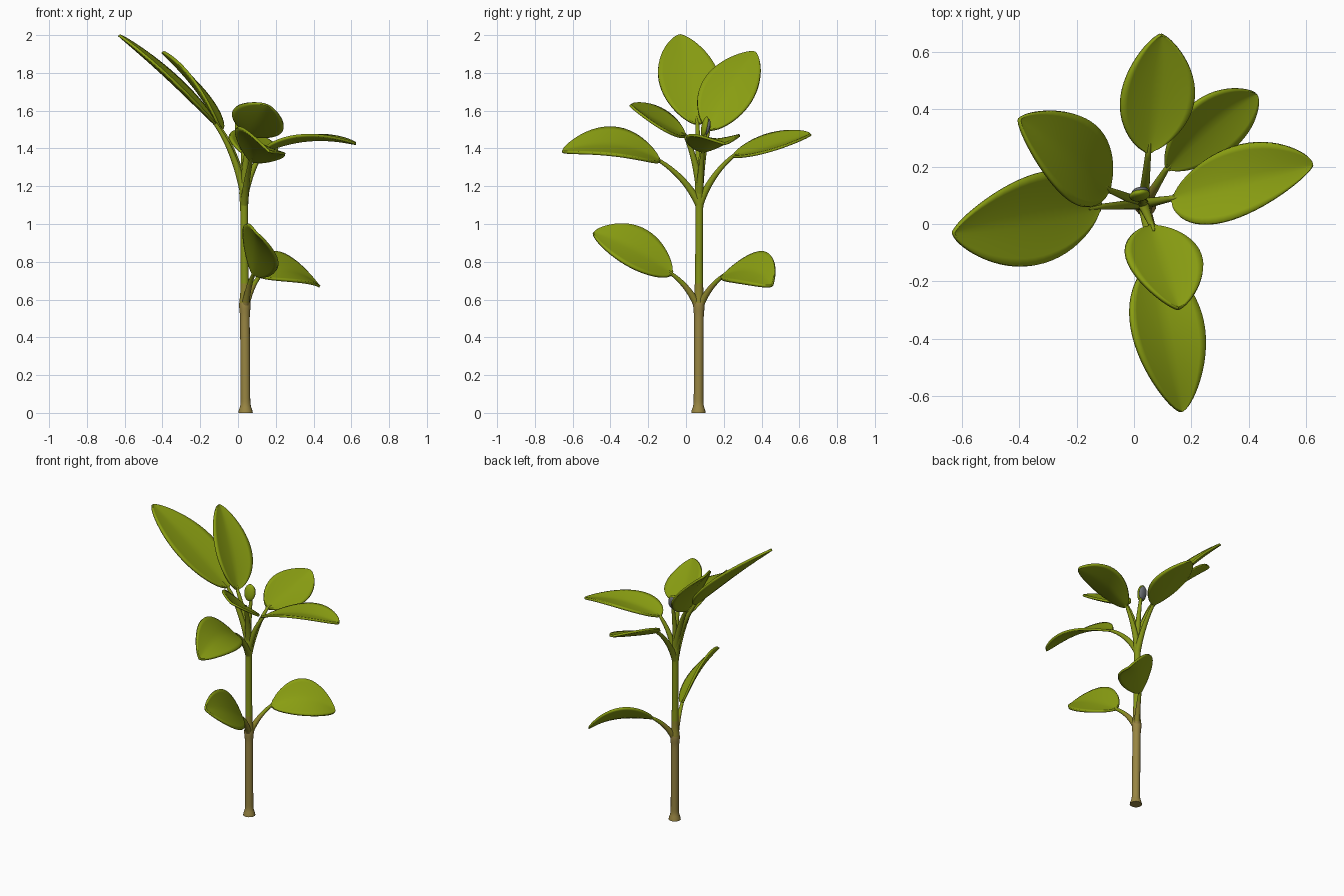
import bpy, bmesh, math
from mathutils import Vector as V

if "Cube" in bpy.data.objects:
    bpy.data.objects.remove(bpy.data.objects["Cube"])


def mat(name, rgb):
    m = bpy.data.materials.new(name)
    m.diffuse_color = (*rgb, 1)
    m.use_nodes = True
    m.node_tree.nodes["Principled BSDF"].inputs["Base Color"].default_value = m.diffuse_color
    return m


LEAF = mat("leaf green", (0.255, 0.345, 0.006))
STEM = mat("stem green", (0.235, 0.300, 0.009))
OLIVE = mat("olive transition", (0.270, 0.235, 0.025))
BARK = mat("brown bark", (0.315, 0.235, 0.055))
GREY = mat("bud grey", (0.15, 0.16, 0.18))


def finish(bm, name, mats):
    bmesh.ops.recalc_face_normals(bm, faces=bm.faces)
    me = bpy.data.meshes.new(name)
    bm.to_mesh(me)
    bm.free()
    for m in mats:
        me.materials.append(m)
    for p in me.polygons:
        p.use_smooth = len(p.vertices) < 5
    ob = bpy.data.objects.new(name, me)
    bpy.context.collection.objects.link(ob)
    return ob


def bezier(a, b, c, t):
    return (1 - t) ** 2 * a + 2 * t * (1 - t) * b + t * t * c


def tube(name, path, radii, sides=16):
    """Tapered tube, coloured by height from bark to green."""
    bm = bmesh.new()
    rings = []
    for i, (p, r) in enumerate(zip(path, radii)):
        tan = (path[min(i + 1, len(path) - 1)] - path[max(i - 1, 0)]).normalized()
        u = tan.cross(V((0.3, 1, 0.1))).normalized()
        w = tan.cross(u)
        rings.append([bm.verts.new(p + r * (u * math.cos(a) + w * math.sin(a)))
                      for a in (2 * math.pi * k / sides for k in range(sides))])
    for a, b in zip(rings, rings[1:]):
        for k in range(sides):
            j = (k + 1) % sides
            bm.faces.new((a[k], a[j], b[j], b[k]))
    bm.faces.new(rings[0])
    bm.faces.new(rings[-1])
    for f in bm.faces:
        z = f.calc_center_median().z
        f.material_index = 0 if z < 0.58 else 1 if z < 0.68 else 2
    return finish(bm, name, [BARK, OLIVE, STEM])


def blade(name, base, mid, tip, half, p, q=0.67, fold=0.026, nt=28, ns=12):
    """Leaf blade: curved midrib, half-width vector, sine outline, shallow V fold."""
    ctrl = 2 * mid - (base + tip) / 2
    bm = bmesh.new()
    rows = []
    for i in range(nt + 1):
        t = 0.5 - 0.5 * math.cos(math.pi * i / nt)
        c = bezier(base, ctrl, tip, t)
        tan = (1 - t) * (ctrl - base) + t * (tip - ctrl)
        n = tan.cross(half).normalized()
        if n.z < 0:
            n = -n
        w = max(math.sin(math.pi * t ** p), 0) ** q
        w = max(w, 0.09 * (1 - t) + 0.01)
        rows.append([bm.verts.new(c + half * w * s + n * fold * w * (abs(s) ** 1.4 - 0.45))
                     for s in (2 * k / ns - 1 for k in range(ns + 1))])
    for a, b in zip(rows, rows[1:]):
        for k in range(ns):
            bm.faces.new((a[k], a[k + 1], b[k + 1], b[k]))
    ob = finish(bm, name, [LEAF])
    s = ob.modifiers.new("thickness", "SOLIDIFY")
    s.thickness = 0.014
    s.offset = 0


def stem_at(z):
    """Centre line of the stem, leaning slightly left and back."""
    return V((0.04 - 0.007 * z, 0.066 + 0.004 * z + 0.3 * max(z - 1.2, 0) ** 1.8, z))


def stem_radius(z):
    foot = 0.013 * math.exp(-(z / 0.03) ** 2)
    node = 0.006 * math.exp(-((z - 0.57) / 0.04) ** 2) + 0.005 * math.exp(-((z - 1.16) / 0.05) ** 2)
    return 0.0255 - 0.005 * min(max(z - 0.5, 0) / 0.3, 1) - 0.04 * max(z - 1.2, 0) + foot + node


# Main stem: flared foot, swollen nodes, thin growing tip
heights = [1.49 * i / 100 for i in range(101)]
tube("main_stem", [stem_at(z) for z in heights], [stem_radius(z) for z in heights])


def leaf(name, node, base, mid, tip, half, p=0.9):
    """Stalk rising from the stem at height node, then a blade."""
    base, mid, tip, half = map(V, (base, mid, tip, half))
    start = stem_at(node)
    ctrl = start.lerp(base, 0.33)
    ctrl.z = start.z + 0.62 * (base.z - start.z)
    path = [bezier(start, ctrl, base, k / 16) for k in range(17)]
    path.append(base.lerp(mid, 0.16))  # short midrib inside the blade
    tube(name + "_stalk", path, [0.021 - 0.011 * k / 16 for k in range(17)] + [0.005])
    blade(name + "_leaf", base, mid, tip, half, p)


# Crown leaves
leaf("upper_left", 1.16, (-.12, .06, 1.53), (-.365, .015, 1.78), (-.63, -.03, 2.0), (.02, .163, 0), .85)
leaf("upper_back_left", 1.18, (-.09, .12, 1.5), (-.21, .23, 1.715), (-.4, .365, 1.91), (.045, .13, -.05))
leaf("upper_right", 1.14, (.135, .09, 1.385), (.37, .148, 1.455), (.625, .205, 1.425), (.03, .135, 0), .85)
leaf("upper_back", 1.1, (.05, .25, 1.36), (.08, .45, 1.42), (.095, .66, 1.475), (.128, 0, -.045), .95)
leaf("upper_front", 1.1, (.07, -.14, 1.335), (.115, -.38, 1.425), (.165, -.655, 1.385), (.125, .01, -.075))
leaf("top_front", 1.2, (.062, -.005, 1.47), (.105, -.135, 1.545), (.155, -.295, 1.63), (.13, .005, -.055))
# Lower pair
leaf("lower_front", .55, (.082, -.075, .735), (.11, -.28, .875), (.095, -.49, .955), (.09, -.045, -.095))
leaf("lower_back", .55, (.115, .195, .725), (.275, .35, .76), (.425, .455, .675), (.07, -.075, -.08), .95)


# Growing bud: green shell in front, grey face behind
def bud(name, loc, size, m):
    bm = bmesh.new()
    bmesh.ops.create_uvsphere(bm, u_segments=20, v_segments=12, radius=1)
    bmesh.ops.scale(bm, vec=size, verts=bm.verts)
    ob = finish(bm, name, [m])
    ob.location = loc
    ob.rotation_euler = (math.radians(-12), 0, math.radians(10))


bud("bud_shell", (.02, .100, 1.515), (.037, .018, .055), LEAF)
bud("bud_face", (.022, .112, 1.513), (.031, .015, .045), GREY)
